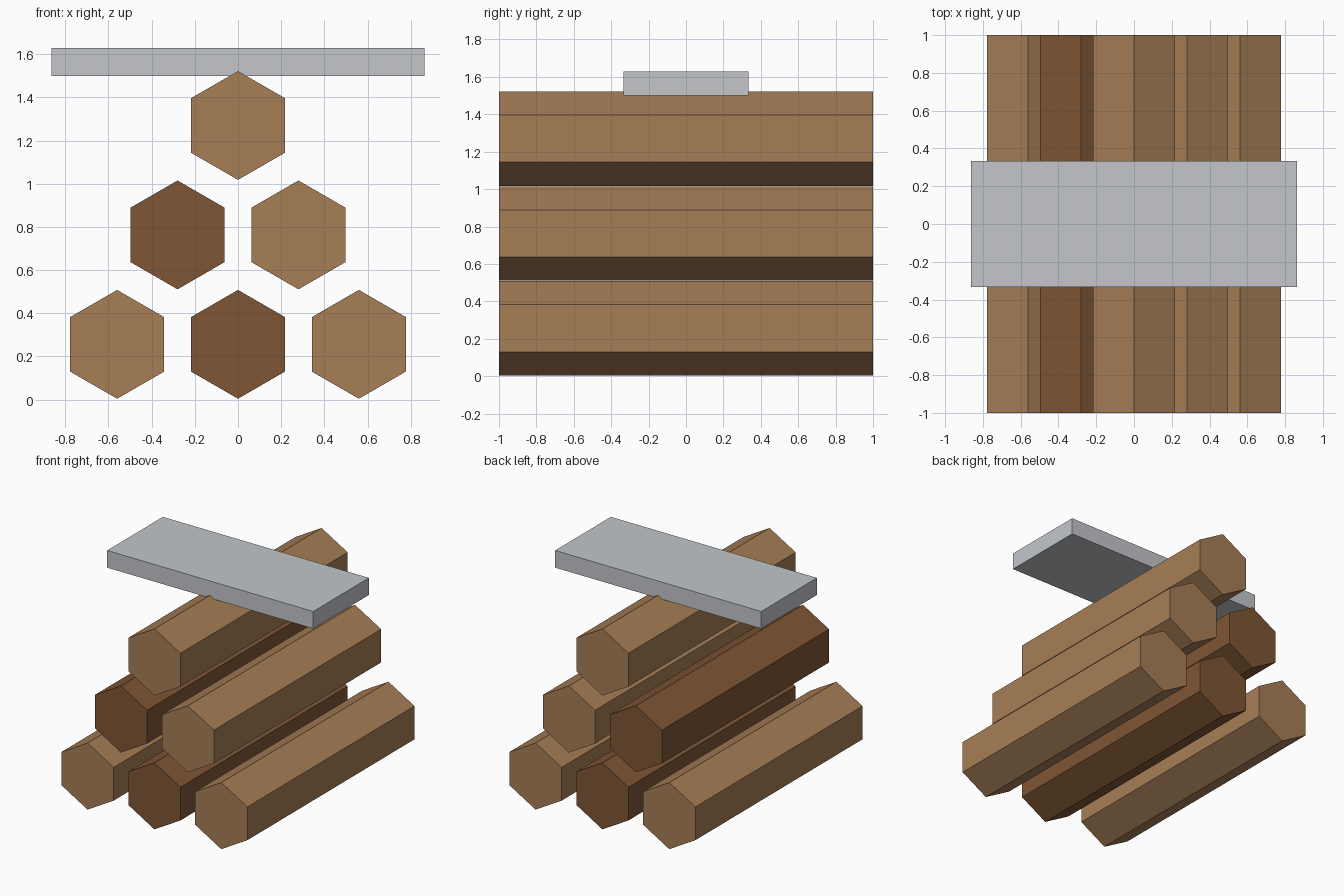
import bpy
import math

if "Cube" in bpy.data.objects:
    bpy.data.objects.remove(bpy.data.objects["Cube"])


def srgb(h):
    vals = [int(h[i:i + 2], 16) / 255 for i in (0, 2, 4)]
    return [c / 12.92 if c <= 0.04045 else ((c + 0.055) / 1.055) ** 2.4 for c in vals] + [1]


def material(name, h):
    m = bpy.data.materials.new(name)
    m.diffuse_color = srgb(h)
    m.use_nodes = True
    m.node_tree.nodes["Principled BSDF"].inputs["Base Color"].default_value = m.diffuse_color
    return m


light_wood = material("light wood", "A67E56")
dark_wood = material("dark wood", "7F5635")
metal = material("pale grey metal", "C3C6CB")

RADIUS, ROW_STEP, SPACING = 0.252, 0.507, 0.56


def log(name, x, z, mat):
    # Six-sided prism lying along y, one edge pointing straight up
    bpy.ops.mesh.primitive_cylinder_add(vertices=6, radius=RADIUS, depth=2,
                                        location=(x, 0, z),
                                        rotation=(math.pi / 2, 0, 0))
    obj = bpy.context.object
    obj.name = name
    obj.data.materials.append(mat)


# Pyramid of logs: three, two, one
dark = {(0, 1), (1, 0)}
for row in range(3):
    count = 3 - row
    for i in range(count):
        log(f"log_row{row + 1}_{i + 1}", (i - (count - 1) / 2) * SPACING,
            0.256 + row * ROW_STEP,
            dark_wood if (row, i) in dark else light_wood)

# Flat strap plate resting across the top log
bpy.ops.mesh.primitive_cube_add(size=1, location=(0, 0, 1.565))
plate = bpy.context.object
plate.name = "strap_plate"
plate.scale = (1.726, 0.666, 0.13)
bpy.ops.object.transform_apply(location=False, rotation=False, scale=True)
plate.data.materials.append(metal)
